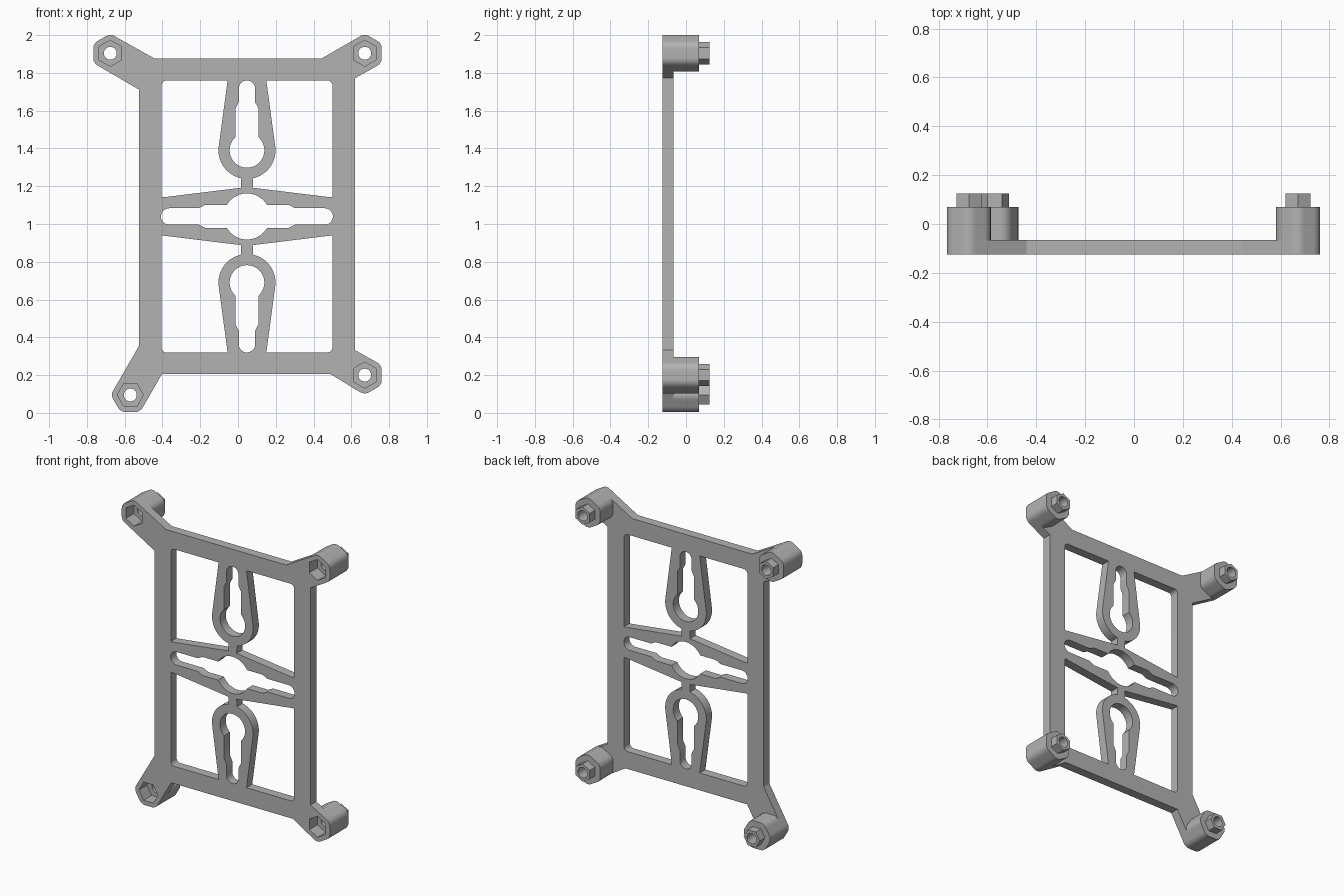
import bpy, bmesh
from math import sin, cos, asin, radians, pi

if "Cube" in bpy.data.objects:
    bpy.data.objects.remove(bpy.data.objects["Cube"])

grey = bpy.data.materials.new("plain grey")
grey.use_nodes = True
grey.diffuse_color = (0.45, 0.45, 0.45, 1)
grey.node_tree.nodes["Principled BSDF"].inputs["Base Color"].default_value = grey.diffuse_color

CX, CZ = 0.0475, 1.04                    # centre of the frame
FRONT, PLATE_BACK = -0.125, -0.065
BOSS_BACK, TIP, POCKET_FLOOR = 0.07, 0.125, -0.04
BOSS, POCKET, SPIGOT, HOLE = 0.09, 0.06, 0.051, 0.034


def arc(c, r, a0, a1, n=16):
    """Points along an arc, angles in degrees."""
    angles = [radians(a0 + (a1 - a0) * i / n) for i in range(n + 1)]
    return [(c[0] + r * cos(a), c[1] + r * sin(a)) for a in angles]


def hexagon(c, apothem, turn, start=0, stop=360, cap=1.0):
    """Hexagon points at even angles; cap rounds off the corners."""
    pts = []
    for k in range(int((stop - start) / 7.5) + 1):
        a = start + k * 7.5
        off = (a - turn + 30) % 60 - 30       # angle from nearest corner
        r = min(apothem / cos(radians(30 - abs(off))), cap)
        pts.append((c[0] + r * cos(radians(a)), c[1] + r * sin(radians(a))))
    return pts if stop - start < 360 else pts[:-1]


def flip(pts, x=False, z=False):
    return [(2 * CX - p if x else p, 2 * CZ - q if z else q) for p, q in pts]


def stepped_slot(radius, length, start):
    """Upper side of a round hole that narrows in steps to a rounded end."""
    wide, thin = 0.0615, 0.0435
    return (arc((0, 0), radius, start, asin(wide / radius) * 180 / pi)
            + [(0.22, wide), (0.255, thin)]
            + arc((length - thin, 0), thin, 90, 0, 8))


def finish(obj):
    obj.data.materials.clear()
    obj.data.materials.append(grey)
    bpy.ops.object.select_all(action='DESELECT')
    obj.select_set(True)
    bpy.context.view_layer.objects.active = obj
    bpy.ops.object.shade_smooth_by_angle(angle=radians(28))


def cut_plate(name, outlines, y0, y1):
    """Flat plate in the xz plane; inner outlines become holes."""
    curve = bpy.data.curves.new(name, 'CURVE')
    curve.dimensions, curve.fill_mode = '2D', 'BOTH'
    curve.extrude = (y1 - y0) / 2
    for pts in outlines:
        spline = curve.splines.new('POLY')
        spline.points.add(len(pts) - 1)
        for p, (x, z) in zip(spline.points, pts):
            p.co = (x, z, 0, 1)
        spline.use_cyclic_u = True
    temp = bpy.data.objects.new(name + "_outline", curve)
    bpy.context.collection.objects.link(temp)
    graph = bpy.context.evaluated_depsgraph_get()
    mesh = bpy.data.meshes.new_from_object(temp.evaluated_get(graph))
    bpy.data.objects.remove(temp)
    bm = bmesh.new()
    bm.from_mesh(mesh)
    bmesh.ops.remove_doubles(bm, verts=bm.verts, dist=0.0001)
    for v in bm.verts:
        v.co = (v.co.x, (y0 + y1) / 2 - v.co.z, v.co.y)
    bmesh.ops.recalc_face_normals(bm, faces=bm.faces)
    bm.to_mesh(mesh)
    bm.free()
    obj = bpy.data.objects.new(name, mesh)
    bpy.context.collection.objects.link(obj)
    finish(obj)


def standoff(name, c, turn):
    """Hexagonal post with a spigot behind and a pocket in front."""
    def outer(apothem, cap=1.0):
        return hexagon(c, apothem, turn, cap=cap)
    bore = [(c[0] + HOLE * cos(radians(k * 7.5)), c[1] + HOLE * sin(radians(k * 7.5)))
            for k in range(48)]
    sections = [(outer(POCKET), PLATE_BACK), (outer(BOSS, 0.0965), PLATE_BACK),
                (outer(BOSS, 0.0965), BOSS_BACK), (outer(SPIGOT), BOSS_BACK),
                (outer(SPIGOT), TIP), (bore, TIP), (bore, POCKET_FLOOR),
                (outer(POCKET), POCKET_FLOOR)]
    bm = bmesh.new()
    rings = [[bm.verts.new((x, y, z)) for x, z in pts] for pts, y in sections]
    for a, b in zip(rings, rings[1:] + rings[:1]):
        for i in range(48):
            j = (i + 1) % 48
            bm.faces.new((a[i], a[j], b[j], b[i]))
    bmesh.ops.recalc_face_normals(bm, faces=bm.faces)
    mesh = bpy.data.meshes.new(name)
    bm.to_mesh(mesh)
    bm.free()
    obj = bpy.data.objects.new(name, mesh)
    bpy.context.collection.objects.link(obj)
    finish(obj)


# Corner posts: centre, outward angle, and where the arm meets the frame
corners = {
    "top_left_post": ((0.671, 1.904), 30, [(0.62, 1.772)], [(0.44, 1.875)]),
    "top_right_post": ((-0.676, 1.904), 150, [(-0.44, 1.875)], [(-0.525, 1.712)]),
    "bottom_right_post": ((-0.57, 0.095), 240, [(-0.525, 0.353)], [(-0.403, 0.205)]),
    "bottom_left_post": ((0.671, 0.2), 330, [(0.49, 0.205)], [(0.62, 0.332)]),
}
outline, pockets = [], []
for name, (c, turn, before, after) in corners.items():
    outline += before + hexagon(c, BOSS, turn, turn - 90, turn + 90, 0.0965) + after
    pockets.append(hexagon(c, POCKET, turn))
    standoff(name, c, turn)

# One window between frame, hanger loop and middle beam, mirrored to four
window = ([(0.15, 1.76)] + arc((0.473, 1.733), 0.027, 90, 0, 6)
          + [(0.5, 1.142), (0.485, 1.142), (0.078, 1.192)]
          + arc((CX, 1.39), 0.151, -78, 8, 20))
windows = [flip(window, x, z) for x in (False, True) for z in (False, True)]

# Keyholes in the hanger loops
side = stepped_slot(0.092, 0.37, 180)
key = side + [(u, -v) for u, v in reversed(side[1:-1])]
keyhole = [(CX + v, 1.39 + u) for u, v in key]

# Double-ended slot in the middle beam
quarter = stepped_slot(0.122, 0.455, 90)
half = [(-u, v) for u, v in reversed(quarter[1:])] + quarter
slot = [(CX + u, CZ + v) for u, v in half + [(u, -v) for u, v in reversed(half[1:-1])]]

cut_plate("mounting_frame",
          [outline, slot, keyhole, flip(keyhole, z=True)] + windows + pockets,
          FRONT, PLATE_BACK)
